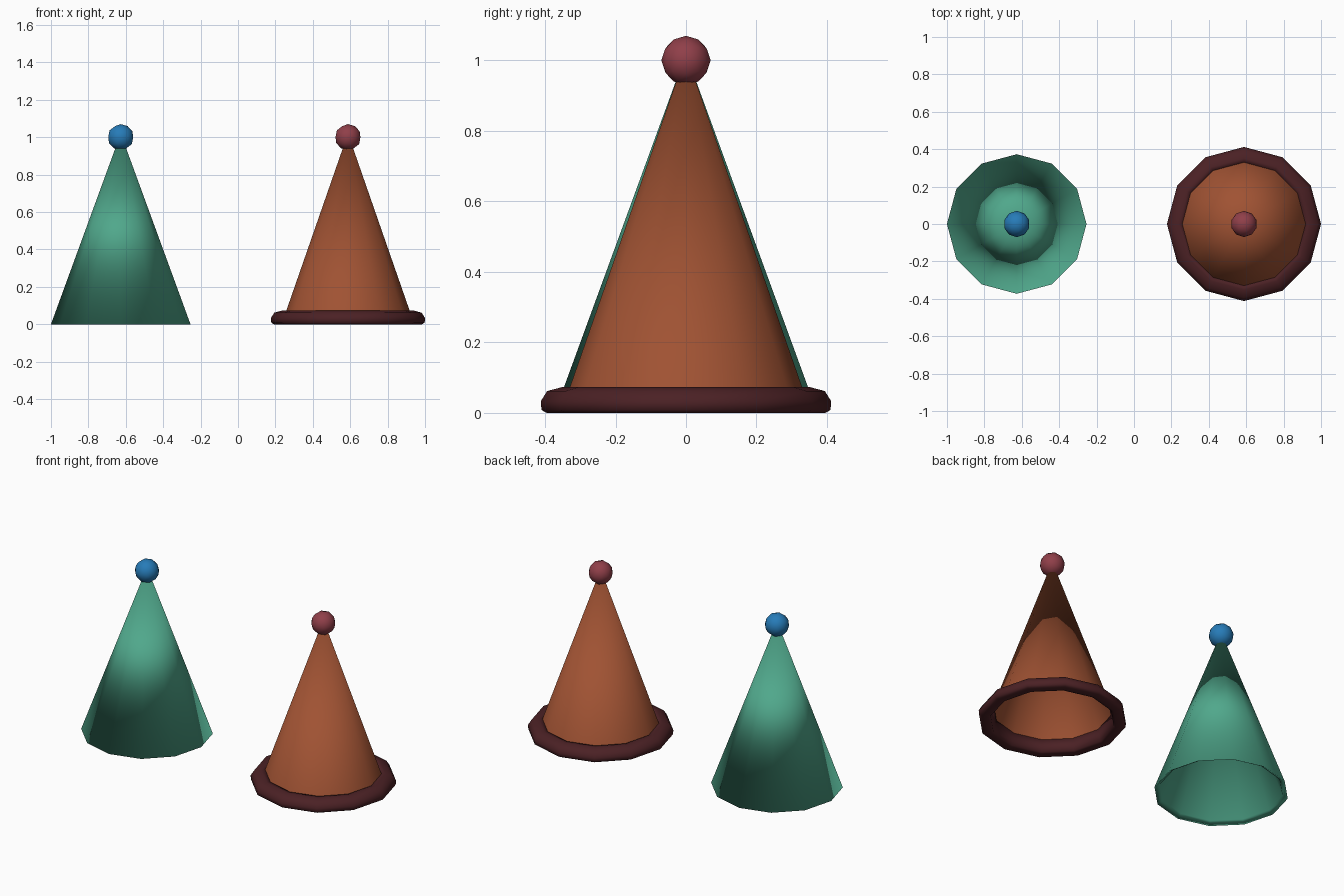
import bpy, bmesh
from math import cos, sin, pi

if "Cube" in bpy.data.objects:
    bpy.data.objects.remove(bpy.data.objects["Cube"])

SIDES = 12


def finish(bm, name, x, z, color):
    bmesh.ops.recalc_face_normals(bm, faces=bm.faces)
    for f in bm.faces:
        f.smooth = True
    mesh = bpy.data.meshes.new(name)
    bm.to_mesh(mesh)
    bm.free()
    mat = bpy.data.materials.new(name + "_color")
    mat.diffuse_color = (*color, 1)
    mat.use_nodes = True
    mat.node_tree.nodes["Principled BSDF"].inputs["Base Color"].default_value = mat.diffuse_color
    mesh.materials.append(mat)
    obj = bpy.data.objects.new(name, mesh)
    obj.location = (x, 0, z)
    bpy.context.collection.objects.link(obj)
    return obj


def lathe(name, x, profile, color, closed=False):
    """Revolve (radius, z) points; zero radius becomes a tip."""
    bm = bmesh.new()
    rings = []
    for r, z in profile:
        rings.append([bm.verts.new((r * cos(2 * pi * i / SIDES),
                                    r * sin(2 * pi * i / SIDES), z))
                      for i in range(SIDES)])
    pairs = list(zip(rings, rings[1:]))
    if closed:
        pairs.append((rings[-1], rings[0]))
    for a, b in pairs:
        for i in range(SIDES):
            j = (i + 1) % SIDES
            bm.faces.new((a[i], a[j], b[j], b[i]))
    bmesh.ops.remove_doubles(bm, verts=bm.verts, dist=1e-5)
    return finish(bm, name, x, 0, color)


def ball(name, x, color):
    bm = bmesh.new()
    bmesh.ops.create_icosphere(bm, subdivisions=2, radius=0.07)
    return finish(bm, name, x, 1.0, color)


LEFT, RIGHT = -0.627, 0.588

# Plain hat: thick-walled cone with bevelled lower lip, and a ball on top
lathe("plain_hat_cone", LEFT,
      [(0, 1.02), (0.373, 0), (0.343, 0.018), (0, 0.98)], (0.08, 0.39, 0.26))
ball("plain_hat_ball", LEFT, (0.02, 0.2, 0.48))

# Brimmed hat: thin cone, rounded brim and a ball on top
cone = lathe("brimmed_hat_cone", RIGHT, [(0, 1.02), (0.348, 0.02)], (0.35, 0.085, 0.033))
# open sheet: make the outside face outwards
if cone.data.polygons[0].normal.dot(cone.data.polygons[0].center) < 0:
    cone.data.flip_normals()
lathe("hat_brim", RIGHT,
      [(0.339, 0.03), (0.345, 0.004), (0.36, 0), (0.395, 0), (0.41, 0.008),
       (0.412, 0.033), (0.394, 0.062), (0.352, 0.073), (0.327, 0.073)],
      (0.07, 0.015, 0.018), closed=True)
ball("brimmed_hat_ball", RIGHT, (0.28, 0.05, 0.067))
